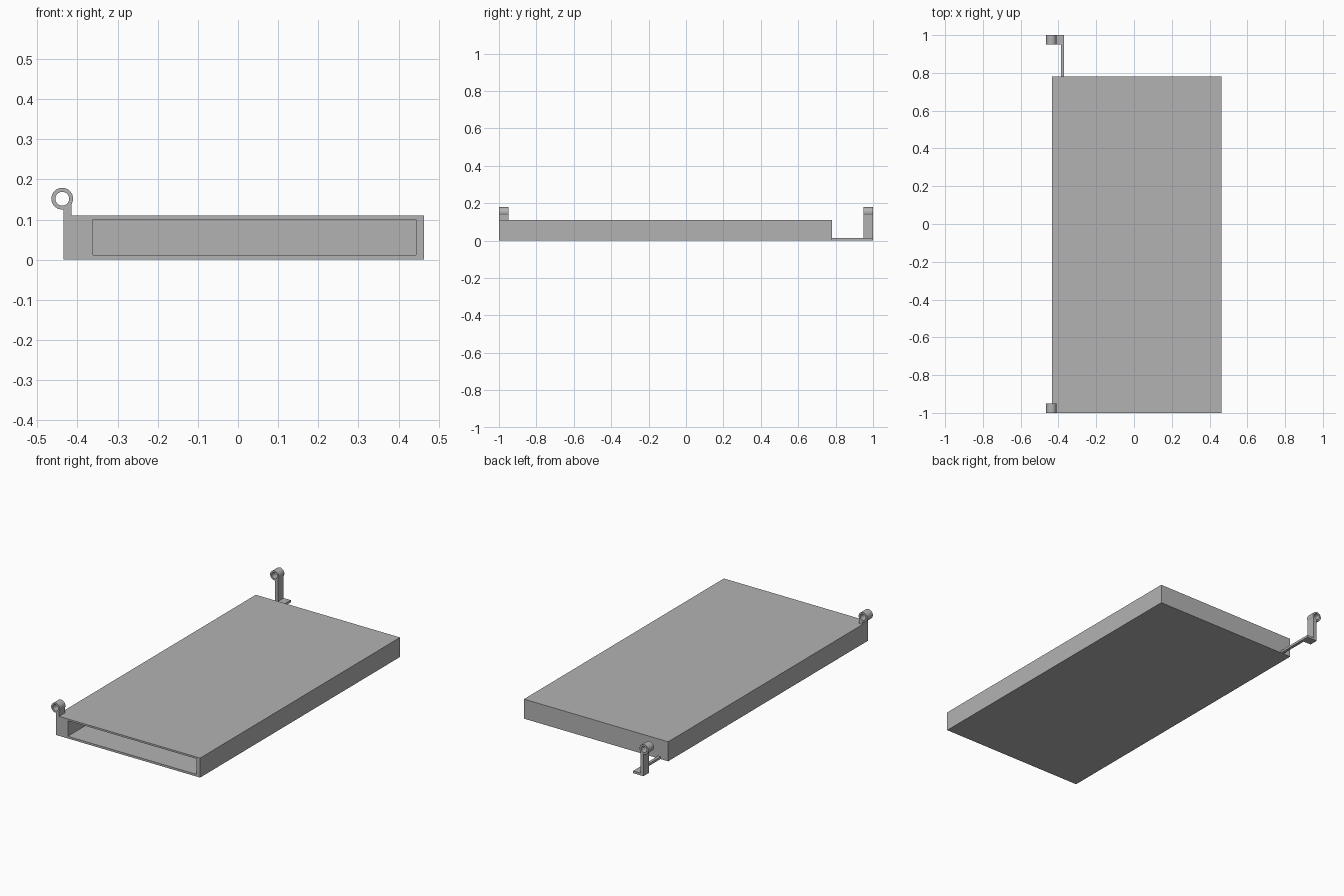
import bpy, bmesh, math
from mathutils import Vector

cube = bpy.data.objects.get("Cube")
if cube:
    bpy.data.objects.remove(cube, do_unlink=True)

grey = bpy.data.materials.new("plain_grey")
grey.use_nodes = True
colour = (0.45, 0.45, 0.45, 1)
grey.diffuse_color = colour
grey.node_tree.nodes["Principled BSDF"].inputs["Base Color"].default_value = colour


def finish(name, bm):
    bmesh.ops.recalc_face_normals(bm, faces=bm.faces)
    mesh = bpy.data.meshes.new(name)
    bm.to_mesh(mesh)
    bm.free()
    mesh.materials.append(grey)
    obj = bpy.data.objects.new(name, mesh)
    bpy.context.collection.objects.link(obj)
    return obj


def prism(name, profile, y0, y1):
    """Extrude an x-z profile along y."""
    bm = bmesh.new()
    face = bm.faces.new([bm.verts.new((x, y0, z)) for x, z in profile])
    ext = bmesh.ops.extrude_face_region(bm, geom=[face])
    moved = [v for v in ext["geom"] if isinstance(v, bmesh.types.BMVert)]
    bmesh.ops.translate(bm, verts=moved, vec=(0, y1 - y0, 0))
    return finish(name, bm)


def rect(x0, x1, z0, z1):
    return [(x0, z0), (x1, z0), (x1, z1), (x0, z1)]


def ring(name, cx, cz, outer, inner, y0, y1, n=40):
    """Hinge eye: a short tube along y."""
    bm = bmesh.new()
    loops = []
    for r, y in ((outer, y0), (outer, y1), (inner, y1), (inner, y0)):
        loops.append([bm.verts.new((cx + r * math.cos(i * math.tau / n), y,
                                    cz + r * math.sin(i * math.tau / n)))
                      for i in range(n)])
    for k in range(4):
        a, b = loops[k], loops[(k + 1) % 4]
        for i in range(n):
            j = (i + 1) % n
            bm.faces.new((a[i], a[j], b[j], b[i]))
    obj = finish(name, bm)
    bpy.ops.object.select_all(action="DESELECT")
    obj.select_set(True)
    bpy.context.view_layer.objects.active = obj
    bpy.ops.object.shade_smooth_by_angle(angle=math.radians(35))


FRONT, BACK = -1.0, 0.78
POST = (-0.435, -0.415)

# Hollow tray body, with its front face inset and pushed back to form the slot
body = prism("tray_body", rect(POST[0], 0.464, 0, 0.11), FRONT, BACK)
bm = bmesh.new()
bm.from_mesh(body.data)
front = min(bm.faces, key=lambda f: f.calc_center_median().y)
bmesh.ops.inset_individual(bm, faces=[front], thickness=0.01)
for v in front.verts:
    v.co.x = -0.361 if v.co.x < 0 else 0.443
    v.co.z = 0.012 if v.co.z < 0.05 else 0.1
ext = bmesh.ops.extrude_discrete_faces(bm, faces=[front])
pocket = ext["faces"][0]
bmesh.ops.translate(bm, verts=pocket.verts, vec=(0, BACK - 0.02 - FRONT, 0))
bm.to_mesh(body.data)
bm.free()

# Hinge eyes on posts, at the front corner and behind the tray
for side, y0, foot in (("front", FRONT, 0.11), ("back", 0.95, 0.0)):
    profile = [(POST[0], foot), (POST[1], foot), (POST[1], 0.142), (POST[0], 0.13)]
    prism(side + "_hinge_post", profile, y0, y0 + 0.05)
    ring(side + "_hinge_eye", -0.438, 0.152, 0.027, 0.0172, y0, y0 + 0.05)

# Flat foot and thin strip joining the back hinge to the tray
prism("back_hinge_foot", rect(POST[1], -0.371, 0, 0.013), 0.95, 1.0)
prism("back_hinge_strip", rect(-0.387, -0.371, 0, 0.013), BACK, 0.95)
